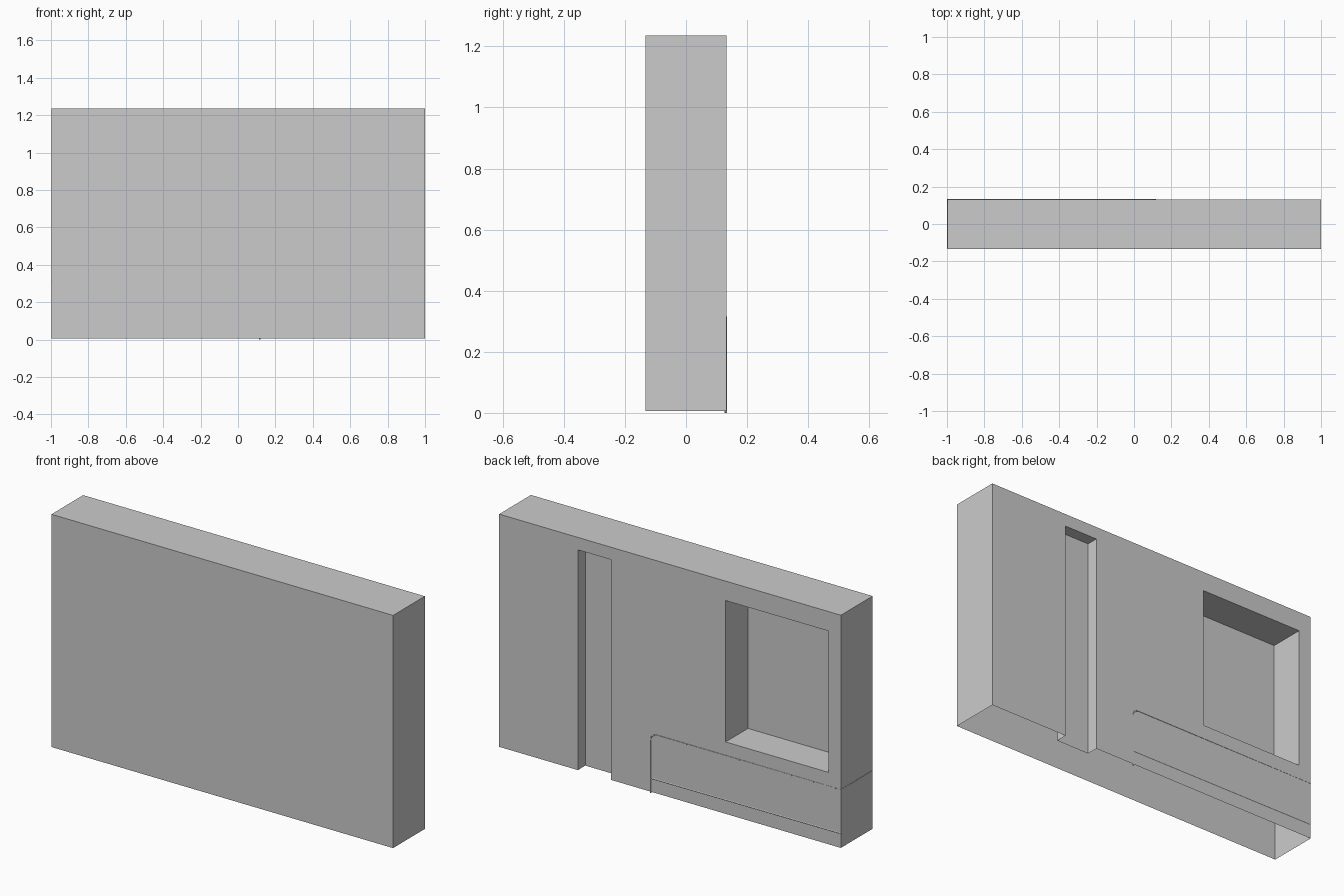
import bpy, bmesh, math
from mathutils import Vector

if "Cube" in bpy.data.objects:
    bpy.data.objects.remove(bpy.data.objects["Cube"])

X0, X1 = -0.998, 1.0
Y0, Y1 = -0.133, 0.132
Z0, Z1 = 0.006, 1.236
R = 0.004  # wire radius

# recesses in the back face: x min, x max, z min, z max, depth
RECESSES = [(0.347, 0.540, Z0, 1.170, 0.062),
            (-0.926, -0.324, 0.386, 1.133, 0.187)]


def bottom_faces(bm):
    return [f for f in bm.faces if all(abs(v.co.z - Z0) < 1e-4 for v in f.verts)]


# Hollow wall block with an open underside
bm = bmesh.new()
bmesh.ops.create_cube(bm, size=1)
for v in bm.verts:
    v.co = (X0 if v.co.x < 0 else X1, Y0 if v.co.y < 0 else Y1, Z0 if v.co.z < 0 else Z1)


def cut(co, no):
    geom = bm.verts[:] + bm.edges[:] + bm.faces[:]
    bmesh.ops.bisect_plane(bm, geom=geom, plane_co=co, plane_no=no, dist=1e-5)


for xa, xb, za, zb, depth in RECESSES:
    for x in (xa, xb):
        cut((x, 0, 0), (1, 0, 0))
    for z in (za, zb):
        if z > Z0:
            cut((0, 0, z), (0, 0, 1))

# Push the doorway and window recesses inwards
for xa, xb, za, zb, depth in RECESSES:
    faces = []
    for f in bm.faces:
        c = f.calc_center_median()
        if abs(c.y - Y1) < 1e-4 and xa < c.x < xb and za < c.z < zb:
            faces.append(f)
    out = bmesh.ops.extrude_face_region(bm, geom=faces)
    moved = [g for g in out["geom"] if isinstance(g, bmesh.types.BMVert)]
    left_over = [f for f in faces if f.is_valid]
    if left_over:
        bmesh.ops.delete(bm, geom=left_over, context='FACES_ONLY')
    bmesh.ops.translate(bm, verts=moved, vec=(0, -depth, 0))

bmesh.ops.delete(bm, geom=bottom_faces(bm), context='FACES')
bmesh.ops.recalc_face_normals(bm, faces=bm.faces[:])
mesh = bpy.data.meshes.new("wall_block")
bm.to_mesh(mesh)
bm.free()
bpy.context.collection.objects.link(bpy.data.objects.new("wall_block", mesh))


# Thin surface wires, half sunk into the wall
def wire(name, points):
    cu = bpy.data.curves.new(name, 'CURVE')
    cu.dimensions = '3D'
    cu.bevel_depth = R
    cu.bevel_resolution = 1
    cu.use_fill_caps = True
    sp = cu.splines.new('POLY')
    sp.points.add(len(points) - 1)
    for p, co in zip(sp.points, points):
        p.co = (*co, 1)
    ob = bpy.data.objects.new(name, cu)
    bpy.context.collection.objects.link(ob)
    bpy.ops.object.select_all(action='DESELECT')
    ob.select_set(True)
    bpy.context.view_layer.objects.active = ob
    bpy.ops.object.convert(target='MESH')
    bpy.ops.object.shade_smooth_by_angle(angle=math.radians(50))


YW, XW, XV, ZT, BEND = Y1 - 0.002, X0 + 0.002, 0.115, 0.313, 0.035
arc = [(XV - BEND + BEND * math.cos(a), YW, ZT - BEND + BEND * math.sin(a))
       for a in (math.radians(18 * i) for i in range(6))]
wire("upper_wire", [(XV, YW, 0)] + arc + [(XW, YW, ZT), (XW, Y0 + 0.001, ZT)])
wire("lower_wire", [(XV, YW, 0.077), (XW, YW, 0.082)])
